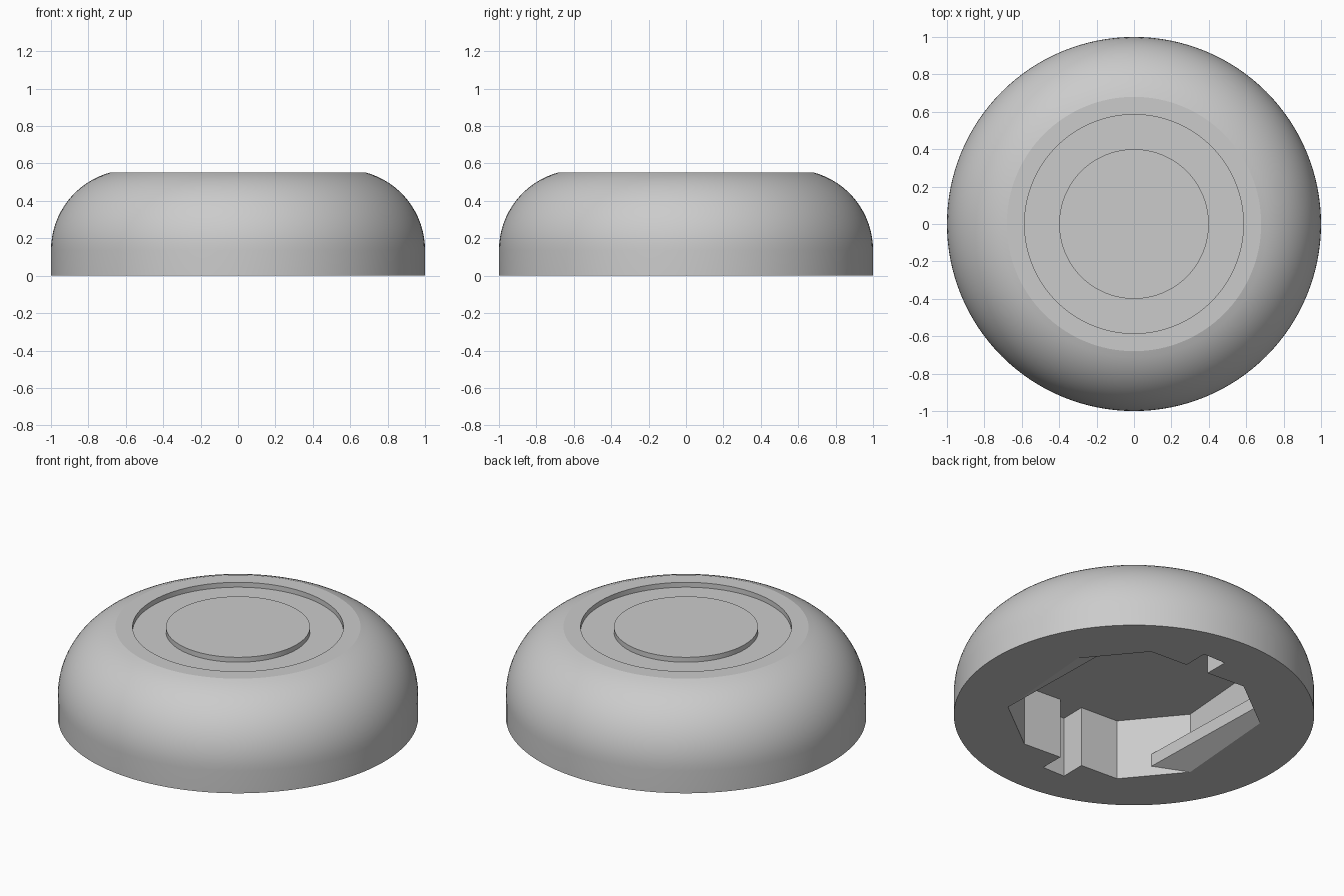
import bpy, bmesh, math
from mathutils import Vector

cube = bpy.data.objects.get("Cube")
if cube:
    bpy.data.objects.remove(cube, do_unlink=True)

GREY = (0.6, 0.6, 0.6, 1)
grey = bpy.data.materials.new("plain grey")
grey.use_nodes = True
grey.diffuse_color = GREY
grey.node_tree.nodes["Principled BSDF"].inputs["Base Color"].default_value = GREY

SEGMENTS = 128
TOP = 0.553
DEPTH = 0.37


def finish(bm, name):
    bmesh.ops.recalc_face_normals(bm, faces=bm.faces)
    mesh = bpy.data.meshes.new(name)
    bm.to_mesh(mesh)
    bm.free()
    mesh.materials.append(grey)
    obj = bpy.data.objects.new(name, mesh)
    bpy.context.collection.objects.link(obj)
    return obj


def turned(points):
    """The points followed by their half-turn copies."""
    return points + [(-x, -y) for x, y in points]


# Rounded body profile, from the bottom rim to the middle of the top
radius, centre_z = 0.43, 0.137
profile = [(1, 0)]
end = math.acos(0.11 / radius)
for i in range(17):
    a = end * i / 16
    profile.append((1 - radius + radius * math.cos(a),
                    min(TOP, centre_z + radius * math.sin(a))))
profile[-1] = (profile[-1][0], TOP)
# Shallow ring groove and central disc
profile += [(0.585, TOP), (0.585, TOP - 0.03), (0.4, TOP - 0.03), (0.4, TOP)]

bm = bmesh.new()
rings = []
for r, z in profile:
    rings.append([bm.verts.new((r * math.cos(t), r * math.sin(t), z))
                  for t in (2 * math.pi * k / SEGMENTS for k in range(SEGMENTS))])
for low, high in zip(rings, rings[1:]):
    for k in range(SEGMENTS):
        n = (k + 1) % SEGMENTS
        bm.faces.new((low[k], low[n], high[n], high[k]))
bm.faces.new(rings[-1])

# Eight-sided socket with two key slots, opening through the base
socket = turned([(-0.135, -0.615), (-0.137, -0.768), (0.013, -0.768), (0.013, -0.62),
                 (0.26, -0.636), (0.593, -0.381), (0.645, 0.283), (0.381, 0.601)])
rim = [bm.verts.new((x, y, 0)) for x, y in socket]
roof = [bm.verts.new((x, y, DEPTH)) for x, y in socket]
count = len(socket)
for k in range(count):
    n = (k + 1) % count
    bm.faces.new((rim[k], rim[n], roof[n], roof[k]))
bm.faces.new(roof)

# Flat base around the socket opening
loops = [bm.edges.get((ring[k], ring[(k + 1) % len(ring)]))
         for ring in (rings[0], rim) for k in range(len(ring))]
bmesh.ops.triangle_fill(bm, edges=loops, use_beauty=True, normal=Vector((0, 0, -1)))
body = finish(bm, "body")

# Retaining ledges with sloped undersides along both side walls
wall = [(0.593, -0.381), (0.645, 0.283)]
lip = [(0.53, -0.429), (0.505, 0.452)]
for side, name in ((1, "left_ledge"), (-1, "right_ledge")):
    bm = bmesh.new()
    sections = []
    for (wx, wy), (lx, ly) in zip(wall, lip):
        corners = [(wx, wy, 0), (lx, ly, 0.06), (lx, ly, 0.137), (wx, wy, 0.137)]
        sections.append([bm.verts.new((side * x, side * y, z)) for x, y, z in corners])
    first, last = sections
    for k in range(4):
        n = (k + 1) % 4
        bm.faces.new((first[k], first[n], last[n], last[k]))
    bm.faces.new(first)
    bm.faces.new(last)
    finish(bm, name)

# Smooth dome with crisp groove and socket edges
bpy.ops.object.select_all(action='DESELECT')
body.select_set(True)
bpy.context.view_layer.objects.active = body
bpy.ops.object.shade_smooth_by_angle(angle=math.radians(14))
